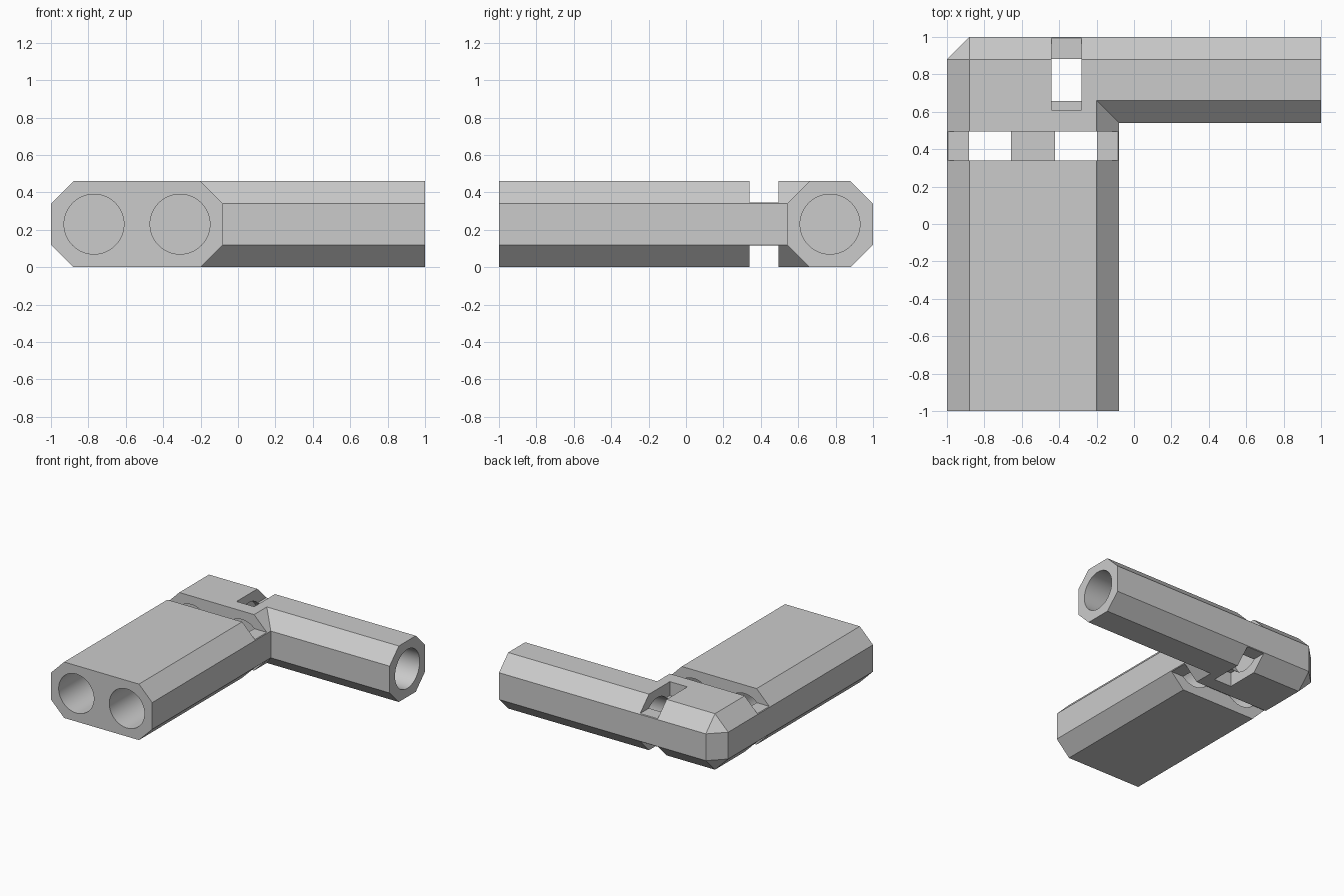
import bpy
import bmesh
from math import radians
from mathutils import Matrix, Vector

cube = bpy.data.objects.get("Cube")
if cube:
    bpy.data.objects.remove(cube, do_unlink=True)

HEIGHT, BEVEL = 0.46, 0.12
MID = HEIGHT / 2
RADIUS = 0.16
CUT = 0.115          # depth of the tie slots

grey = bpy.data.materials.new("plain_grey")
grey.use_nodes = True
colour = (0.6, 0.6, 0.6, 1)
grey.diffuse_color = colour
grey.node_tree.nodes["Principled BSDF"].inputs["Base Color"].default_value = colour


def make_object(name, bm):
    mesh = bpy.data.meshes.new(name)
    bmesh.ops.recalc_face_normals(bm, faces=bm.faces)
    bm.to_mesh(mesh)
    bm.free()
    mesh.materials.append(grey)
    obj = bpy.data.objects.new(name, mesh)
    bpy.context.collection.objects.link(obj)
    return obj


def box(bm, low, high):
    low, high = Vector(low), Vector(high)
    place = Matrix.Translation((low + high) / 2) @ Matrix.Diagonal((*(high - low), 1))
    bmesh.ops.create_cube(bm, size=1, matrix=place)


def rod(bm, start, end):
    start, end = Vector(start), Vector(end)
    axis = end - start
    turn = axis.to_track_quat('Z', 'Y').to_matrix().to_4x4()
    bmesh.ops.create_cone(bm, cap_ends=True, segments=64, radius1=RADIUS, radius2=RADIUS,
                          depth=axis.length, matrix=Matrix.Translation((start + end) / 2) @ turn)


def cut(target, name, bm):
    cutter = make_object(name, bm)
    cutter.hide_render = True
    mod = target.modifiers.new(name, 'BOOLEAN')
    mod.operation, mod.solver, mod.object = 'DIFFERENCE', 'EXACT', cutter
    bpy.context.view_layer.objects.active = target
    bpy.ops.object.modifier_apply(modifier=name)
    bpy.data.objects.remove(cutter, do_unlink=True)


# L-shaped body lofted from an outline and its inset
outer = [(-1, -1), (-0.08, -1), (-0.08, 0.54), (1, 0.54), (1, 1), (-0.88, 1), (-1, 0.88)]
inset = [(-0.88, -1), (-0.2, -1), (-0.2, 0.66), (1, 0.66), (1, 0.88), (-0.88, 0.88), (-0.88, 0.88)]
levels = [(inset, 0), (outer, BEVEL), (outer, HEIGHT - BEVEL), (inset, HEIGHT)]
bm = bmesh.new()
rings = [[bm.verts.new((x, y, z)) for x, y in ring] for ring, z in levels]
for low, high in zip(rings, rings[1:]):
    for i in range(len(low)):
        j = (i + 1) % len(low)
        bm.faces.new((low[i], low[j], high[j], high[i]))
bm.faces.new(rings[0][::-1])
bm.faces.new(rings[-1])
bmesh.ops.remove_doubles(bm, verts=bm.verts, dist=0.001)
bmesh.ops.dissolve_limit(bm, angle_limit=radians(1), verts=bm.verts, edges=bm.edges)
body = make_object("corner_connector", bm)

# Tube sockets: two from the front, one from the left end
bm = bmesh.new()
for x in (-0.77, -0.31):
    rod(bm, (x, -1.1, MID), (x, 0.54, MID))
rod(bm, (1.1, 0.77, MID), (-0.48, 0.77, MID))
cut(body, "socket_cutter", bm)

# Matching slots above and below that open into the sockets
bm = bmesh.new()
for z0, z1 in ((-0.1, CUT), (HEIGHT - CUT, HEIGHT + 0.1)):
    box(bm, (-1.1, 0.34, z0), (0.0, 0.495, z1))
    box(bm, (-0.44, 0.61, z0), (-0.28, 1.1, z1))
cut(body, "slot_cutter", bm)

# Smooth bores, crisp edges
body.select_set(True)
bpy.context.view_layer.objects.active = body
bpy.ops.object.shade_smooth_by_angle(angle=radians(30))
